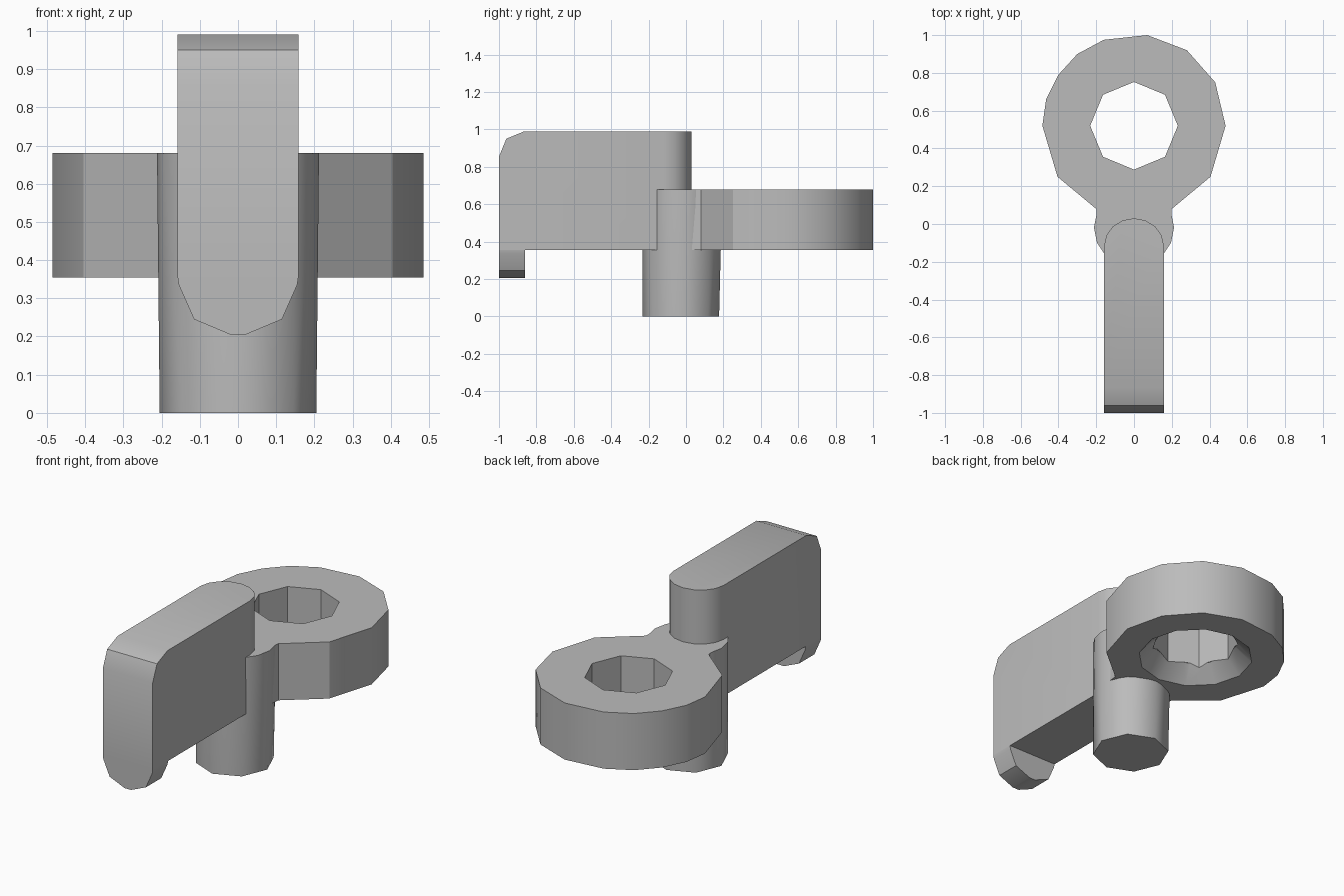
import bpy, bmesh
from math import sin, cos, pi, radians

cube = bpy.data.objects.get("Cube")
if cube:
    bpy.data.objects.remove(cube, do_unlink=True)

grey = bpy.data.materials.new("plain_grey")
grey.use_nodes = True
grey.diffuse_color = (0.5, 0.5, 0.5, 1)
grey.node_tree.nodes["Principled BSDF"].inputs["Base Color"].default_value = (0.5, 0.5, 0.5, 1)


def circle(n, r, y=0.0, z=0.0):
    return [(r * cos(2 * pi * i / n), y + r * sin(2 * pi * i / n), z) for i in range(n)]


def make_object(name, bm):
    bmesh.ops.recalc_face_normals(bm, faces=bm.faces)
    mesh = bpy.data.meshes.new(name)
    bm.to_mesh(mesh)
    bm.free()
    mesh.materials.append(grey)
    obj = bpy.data.objects.new(name, mesh)
    bpy.context.collection.objects.link(obj)
    return obj


def extrude(points, vector):
    """Solid bmesh from a closed outline moved along a vector."""
    bm = bmesh.new()
    face = bm.faces.new([bm.verts.new(p) for p in points])
    result = bmesh.ops.extrude_face_region(bm, geom=[face], use_keep_orig=True)
    verts = [g for g in result["geom"] if isinstance(g, bmesh.types.BMVert)]
    bmesh.ops.translate(bm, verts=verts, vec=vector)
    return bm


def hull(points):
    bm = bmesh.new()
    for p in points:
        bm.verts.new(p)
    bmesh.ops.convex_hull(bm, input=bm.verts)
    bmesh.ops.dissolve_limit(bm, angle_limit=radians(1), verts=bm.verts, edges=bm.edges)
    return bm


def select_only(obj):
    bpy.ops.object.select_all(action="DESELECT")
    obj.select_set(True)
    bpy.context.view_layer.objects.active = obj


def cut(obj, cutter):
    cutter.hide_render = True
    mod = obj.modifiers.new("cut", "BOOLEAN")
    mod.operation = "DIFFERENCE"
    mod.solver = "EXACT"
    mod.object = cutter
    select_only(obj)
    bpy.ops.object.modifier_apply(modifier=mod.name)
    bpy.data.objects.remove(cutter, do_unlink=True)


low, plate_top, arm_top, ring_y = 0.355, 0.68, 0.99, 0.52

# Ring plate with a tapering neck that runs into the post
outline = [(0.19, -0.03), (0.2, 0.08), (0.405, 0.25), (0.485, 0.52), (0.43, 0.75),
           (0.28, 0.92), (0.07, 1.0), (-0.16, 0.975), (-0.3, 0.9), (-0.4, 0.79),
           (-0.465, 0.66), (-0.485, 0.52), (-0.405, 0.25), (-0.2, 0.08), (-0.19, -0.03)]
ring = make_object("ring_plate", extrude([(x, y, low) for x, y in outline],
                                         (0, 0, plate_top - low)))

# Eight-sided hole, flared at the underside
cut(ring, make_object("hole_cutter", extrude(circle(8, 0.232, ring_y, 0.2), (0, 0, 0.7))))
cut(ring, make_object("flare_cutter", hull(circle(12, 0.34, ring_y, low - 0.03)
                                           + circle(12, 0.22, ring_y, low + 0.09))))

# Post, eight-sided at the foot and rounder at the top
post = make_object("post", hull(circle(8, 0.205, -0.028) + circle(16, 0.212, -0.018, plate_top)))

# Arm with a rounded back end and an eased upper front edge
half, back = 0.158, -0.115
rounded = [(half * cos(pi * i / 8), back + 0.145 * sin(pi * i / 8), low) for i in range(9)]
bm = extrude(rounded + [(-half, -1, low), (half, -1, low)], (0, 0, arm_top - low))
edge = [e for e in bm.edges if all(v.co.y < -0.99 and v.co.z > 0.9 for v in e.verts)]
bmesh.ops.bevel(bm, geom=edge, offset=0.135, segments=2, profile=0.5, affect="EDGES")
arm = make_object("arm", bm)

# Lip hanging under the front of the arm
side = [(0.158, low), (0.155, 0.335), (0.115, 0.245), (0.02, 0.205)]
lip_outline = side + [(-x, z) for x, z in reversed(side)]
lip = make_object("front_lip", extrude([(x, -1, z) for x, z in lip_outline], (0, 0.14, 0)))

for part in (ring, post, arm, lip):
    select_only(part)
    bpy.ops.object.shade_smooth_by_angle(angle=radians(32))
